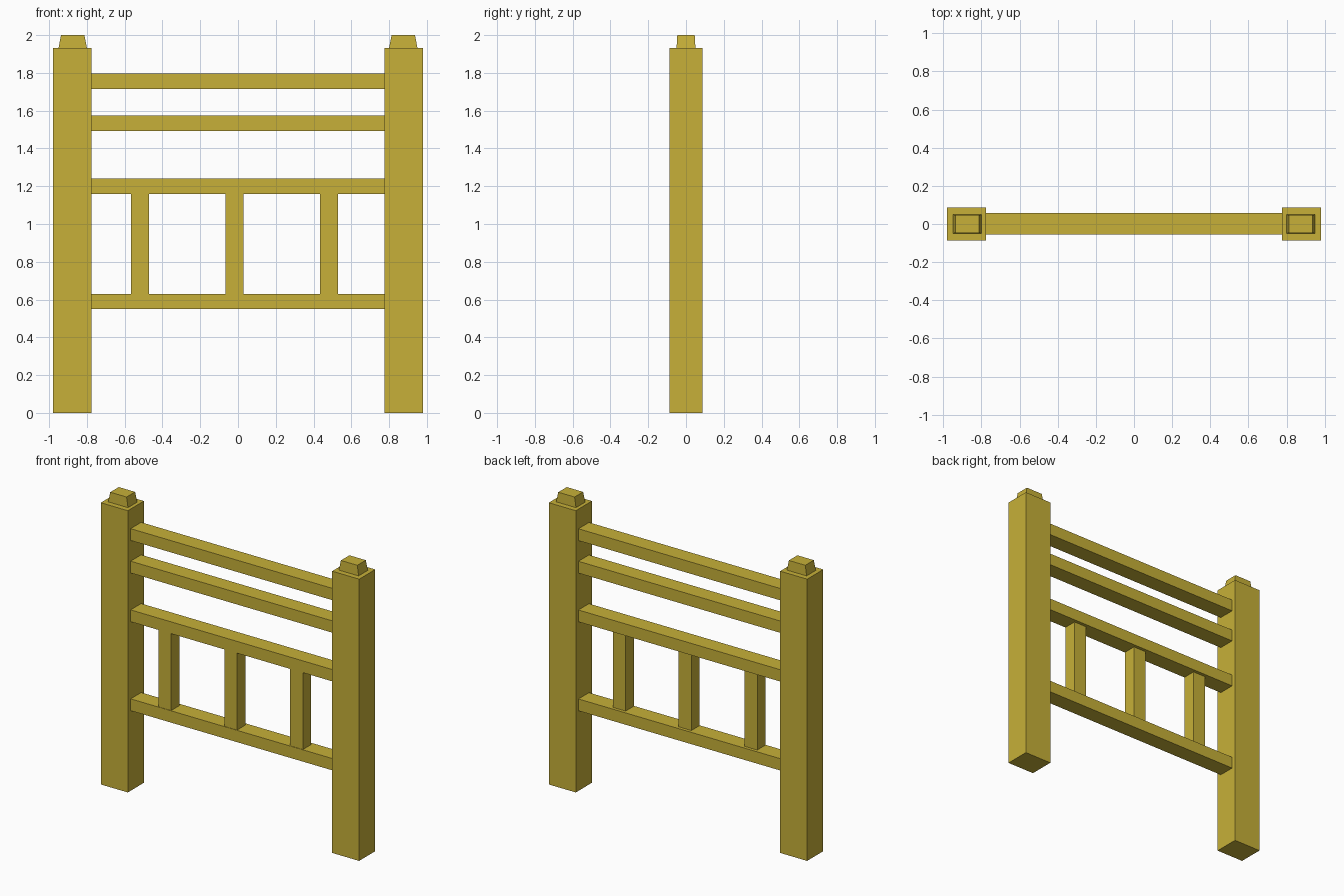
import bpy, bmesh

if "Cube" in bpy.data.objects:
    bpy.data.objects.remove(bpy.data.objects["Cube"])

mat = bpy.data.materials.new("golden wood")
mat.diffuse_color = (0.57, 0.435, 0.04, 1)
mat.use_nodes = True
mat.node_tree.nodes["Principled BSDF"].inputs["Base Color"].default_value = mat.diffuse_color


def box(name, x, y, z, taper=(0, 0)):
    """Box from (min, max) ranges; taper insets the top edges in x and y."""
    bm = bmesh.new()
    bmesh.ops.create_cube(bm, size=1)
    for v in bm.verts:
        top = v.co.z > 0
        sx, sy = v.co.x * 2, v.co.y * 2
        v.co.x = (x[0] + x[1]) / 2 + sx * ((x[1] - x[0]) / 2 - top * taper[0])
        v.co.y = (y[0] + y[1]) / 2 + sy * ((y[1] - y[0]) / 2 - top * taper[1])
        v.co.z = z[1] if top else z[0]
    me = bpy.data.meshes.new(name)
    bm.to_mesh(me)
    bm.free()
    me.materials.append(mat)
    ob = bpy.data.objects.new(name, me)
    bpy.context.collection.objects.link(ob)


# Posts with tapered caps, mirrored left and right
for side, s in (("left", -1), ("right", 1)):
    box(side + "_post", sorted((s * 0.775, s * 0.98)), (-0.087, 0.087), (0, 1.932))
    box(side + "_post_cap", sorted((s * 0.80, s * 0.95)), (-0.05, 0.05),
        (1.932, 2.0), (0.013, 0.004))

# Horizontal rails
for i, z in enumerate((0.549, 1.159, 1.493, 1.716)):
    box(f"rail_{i + 1}", (-0.775, 0.775), (-0.056, 0.058), (z, z + 0.081))

# Vertical slats between the two lower rails
for i, x in enumerate((-0.518, -0.018, 0.481)):
    box(f"slat_{i + 1}", (x - 0.048, x + 0.048), (-0.053, 0.036), (0.63, 1.159))
